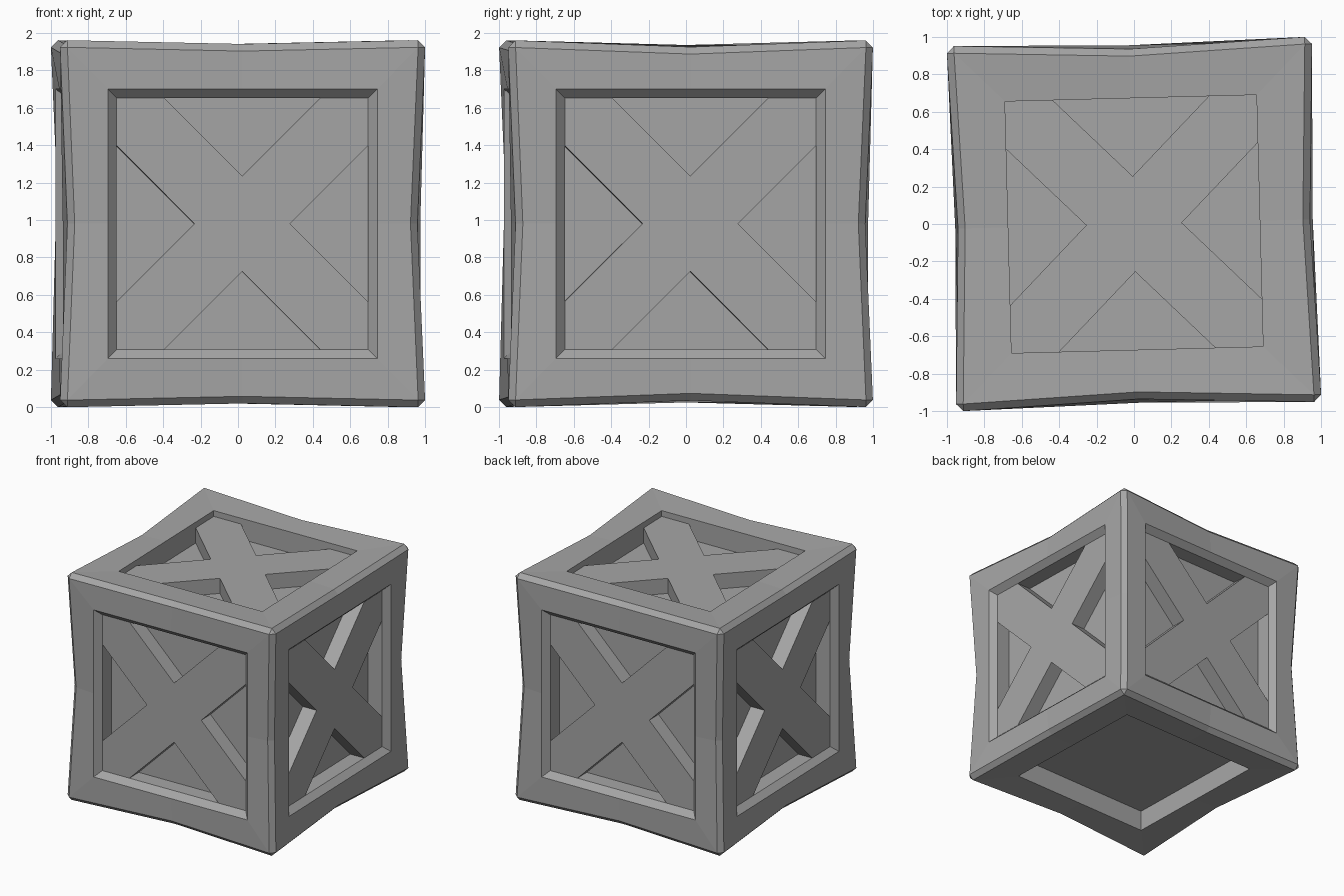
import bpy
import bmesh
from math import radians
from mathutils import Matrix, Vector
from itertools import product

if "Cube" in bpy.data.objects:
    bpy.data.objects.remove(bpy.data.objects["Cube"], do_unlink=True)

grey = bpy.data.materials.new("plain_grey")
grey.use_nodes = True
COLOUR = (0.38, 0.38, 0.38, 1)
grey.diffuse_color = COLOUR
grey.node_tree.nodes["Principled BSDF"].inputs["Base Color"].default_value = COLOUR

HALF = Vector((0.975, 0.975, 0.98))
BEVEL = 0.038
RIM, CROSS, FLOOR = 0.955, 0.905, 0.775   # distances of each layer from the centre
INNER = 0.672                             # half width of the recess
NOTCH = 0.255                             # centre to the inner tip of each gap
# inward bend of edge midpoints, by the axis the edge runs along
PINCH = [Vector((0, 0.04, 0.02)), Vector((0.035, 0, 0.035)), Vector((0.04, 0.04, 0))]
RING = [(-1, -1), (0, -1), (1, -1), (1, 0), (1, 1), (0, 1), (-1, 1), (-1, 0)]
SIDES = list(product(range(3), (-1, 1)))


def add(bm, points, facing):
    """Add a polygon turned towards the given direction."""
    face = bm.faces.new([bm.verts.new(p) for p in points])
    face.normal_update()
    if face.normal.dot(facing) < 0:
        face.normal_flip()


def place(axis, sign, u, v, level):
    """Point on one side of the box: u and v across it, level outwards."""
    p = Vector((0, 0, 0))
    p[axis] = sign * level
    p[(axis + 1) % 3], p[(axis + 2) % 3] = u, v
    return p


def rim_point(axis, key):
    """Bevelled corner or bent edge midpoint as it lies on the side of this axis."""
    size = HALF.copy()
    if 0 in key:
        size -= PINCH[key.index(0)]
    for i in range(3):
        if i != axis:
            size[i] -= BEVEL
    return Vector([k * s for k, s in zip(key, size)])


def key_on(axis, sign, uv):
    return tuple(int(c) for c in place(axis, sign, uv[0], uv[1], 1))


def wall(bm, a, b, target):
    """Strip between two matching closed rings, facing the target."""
    for i in range(len(a)):
        j = (i + 1) % len(a)
        quad = [a[i], a[j], b[j], b[i]]
        add(bm, quad, target - sum(quad, Vector()) / 4)


def finish(bm, name):
    bmesh.ops.remove_doubles(bm, verts=bm.verts, dist=0.0001)
    turn = Matrix.Translation((0, 0, HALF.z)) @ Matrix.Rotation(radians(1.5), 4, "Z")
    bm.transform(turn)
    mesh = bpy.data.meshes.new(name)
    bm.to_mesh(mesh)
    bm.free()
    mesh.materials.append(grey)
    bpy.context.collection.objects.link(bpy.data.objects.new(name, mesh))


# Frame: six bordered sides with a recess in each
frame = bmesh.new()
for axis, sign in SIDES:
    out = place(axis, sign, 0, 0, 1)
    mouth = INNER if axis == 2 else 0.72
    outer = [rim_point(axis, key_on(axis, sign, uv)) for uv in RING]
    lip = [place(axis, sign, u * mouth, v * mouth, RIM) for u, v in RING]
    mid = [place(axis, sign, u * INNER, v * INNER, CROSS) for u, v in RING]
    low = [place(axis, sign, u * INNER, v * INNER, FLOOR) for u, v in RING]
    wall(frame, outer, lip, out * 9)
    wall(frame, lip, mid, out)
    wall(frame, mid, low, out)

# Frame: bevel strips along the edges and a small facet on each corner
for corner in product((-1, 1), repeat=3):
    add(frame, [rim_point(a, corner) for a in range(3)], Vector(corner))
    for run in range(3):
        middle = tuple(0 if i == run else c for i, c in enumerate(corner))
        a, b = [i for i in range(3) if i != run]
        add(frame, [rim_point(a, corner), rim_point(a, middle),
                    rim_point(b, middle), rim_point(b, corner)], Vector(middle))
finish(frame, "crate_frame")

# Panels at the bottom of every recess
panels = bmesh.new()
for axis, sign in SIDES:
    square = [place(axis, sign, u * INNER, v * INNER, FLOOR) for u, v in RING[::2]]
    add(panels, square, place(axis, sign, 0, 0, 1))
finish(panels, "recessed_panels")

# Diagonal cross braces on all sides but the underside
braces = bmesh.new()
spread = INNER - NOTCH
for axis, sign in SIDES:
    if (axis, sign) == (2, -1):
        continue
    outline = []
    u, v = Vector((1, 0)), Vector((0, 1))
    for quarter in range(4):
        gap = [u * INNER - v * spread, u * NOTCH, u * INNER + v * spread]
        outline += gap + [(u + v) * INNER]
        centre = place(axis, sign, *(u * 0.53), (CROSS + FLOOR) / 2)
        for p, q in zip(gap, gap[1:]):
            quad = [place(axis, sign, *p, CROSS), place(axis, sign, *q, CROSS),
                    place(axis, sign, *q, FLOOR), place(axis, sign, *p, FLOOR)]
            add(braces, quad, centre - sum(quad, Vector()) / 4)
        u, v = v, -u
    add(braces, [place(axis, sign, *p, CROSS) for p in outline],
        place(axis, sign, 0, 0, 1))
finish(braces, "cross_braces")
